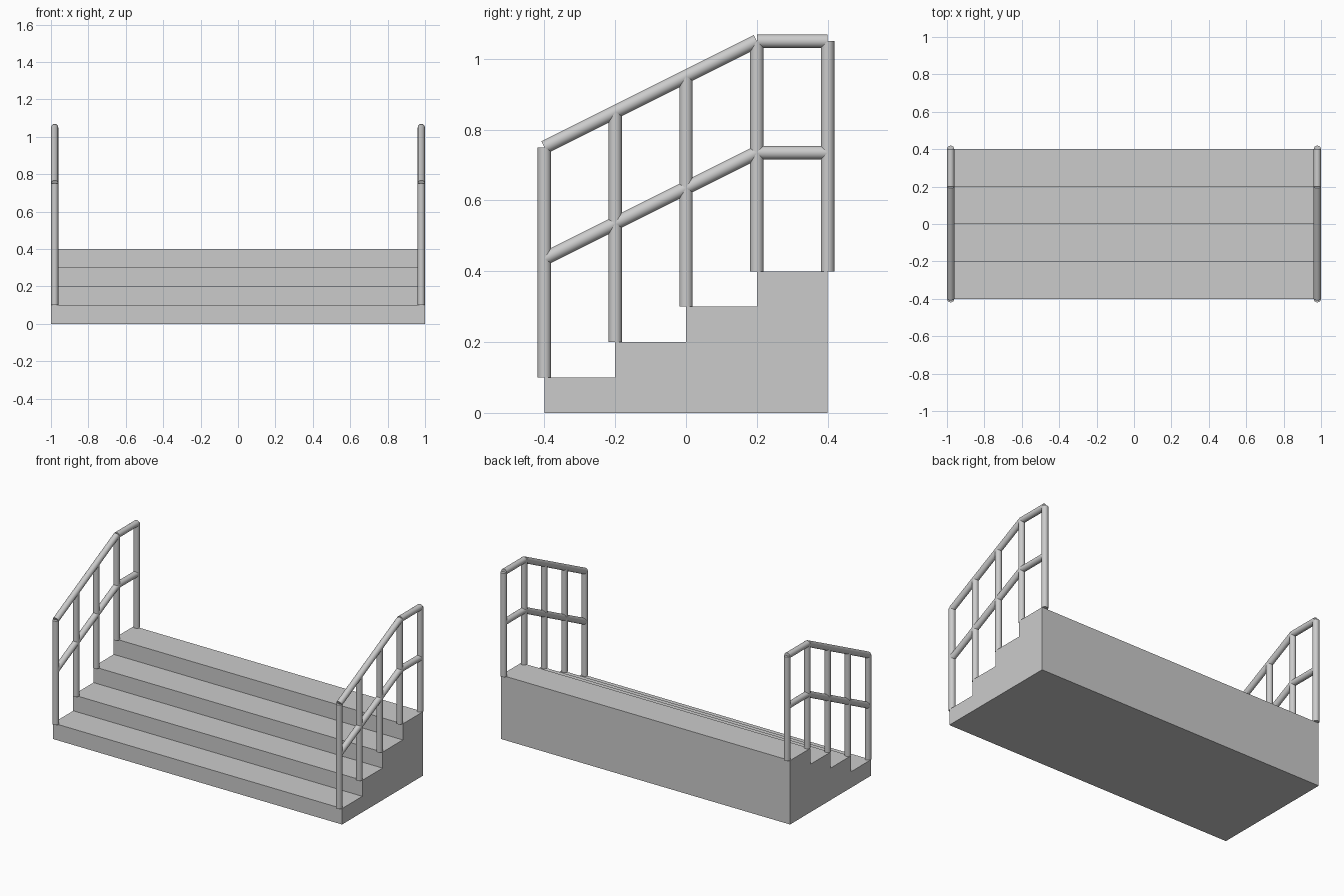
import bpy
import bmesh
from mathutils import Vector

cube = bpy.data.objects.get("Cube")
if cube:
    bpy.data.objects.remove(cube, do_unlink=True)

grey = bpy.data.materials.new("light grey")
grey.use_nodes = True
colour = (0.6, 0.6, 0.6, 1)
grey.diffuse_color = colour
grey.node_tree.nodes["Principled BSDF"].inputs["Base Color"].default_value = colour

STEPS, TREAD, RISE = 4, 0.2, 0.1
FRONT, BACK = -0.4, 0.4
RAIL_X, RADIUS = 0.98, 0.019


def add_steps():
    """Stepped side profile extruded across the full width."""
    profile = [(BACK, 0), (FRONT, 0)]
    for i in range(STEPS):
        z = (i + 1) * RISE
        profile += [(FRONT + i * TREAD, z), (FRONT + (i + 1) * TREAD, z)]
    bm = bmesh.new()
    face = bm.faces.new([bm.verts.new((-1, y, z)) for y, z in profile])
    result = bmesh.ops.extrude_face_region(bm, geom=[face])
    verts = [v for v in result["geom"] if isinstance(v, bmesh.types.BMVert)]
    bmesh.ops.translate(bm, verts=verts, vec=(2, 0, 0))
    bmesh.ops.recalc_face_normals(bm, faces=bm.faces)
    mesh = bpy.data.meshes.new("steps")
    bm.to_mesh(mesh)
    bm.free()
    mesh.materials.append(grey)
    bpy.context.collection.objects.link(bpy.data.objects.new("steps", mesh))


def add_tube(name, x, start, end):
    """Round bar between two (y, z) points."""
    a, b = Vector((x, *start)), Vector((x, *end))
    bpy.ops.mesh.primitive_cylinder_add(
        vertices=24, radius=RADIUS, depth=(b - a).length, location=(a + b) / 2,
        rotation=(b - a).to_track_quat('Z', 'Y').to_euler())
    tube = bpy.context.object
    tube.name = name
    tube.data.materials.append(grey)
    bpy.ops.object.shade_smooth_by_angle()


add_steps()

# Handrails on both sides: posts, then sloped and level bars
for side, x in (("left", RAIL_X), ("right", -RAIL_X)):
    for i in range(STEPS + 1):
        y = FRONT + i * TREAD
        base = min(i + 1, STEPS) * RISE
        top = 0.75 + min(i, STEPS - 1) * RISE
        add_tube(f"{side}_post_{i + 1}", x, (y, base), (y, top))
    for level, z in (("top", 0.75), ("middle", 0.435)):
        bend = (BACK - TREAD, z + 3 * RISE)
        add_tube(f"{side}_{level}_sloped_rail", x, (FRONT, z), bend)
        add_tube(f"{side}_{level}_level_rail", x, bend, (BACK, bend[1]))
